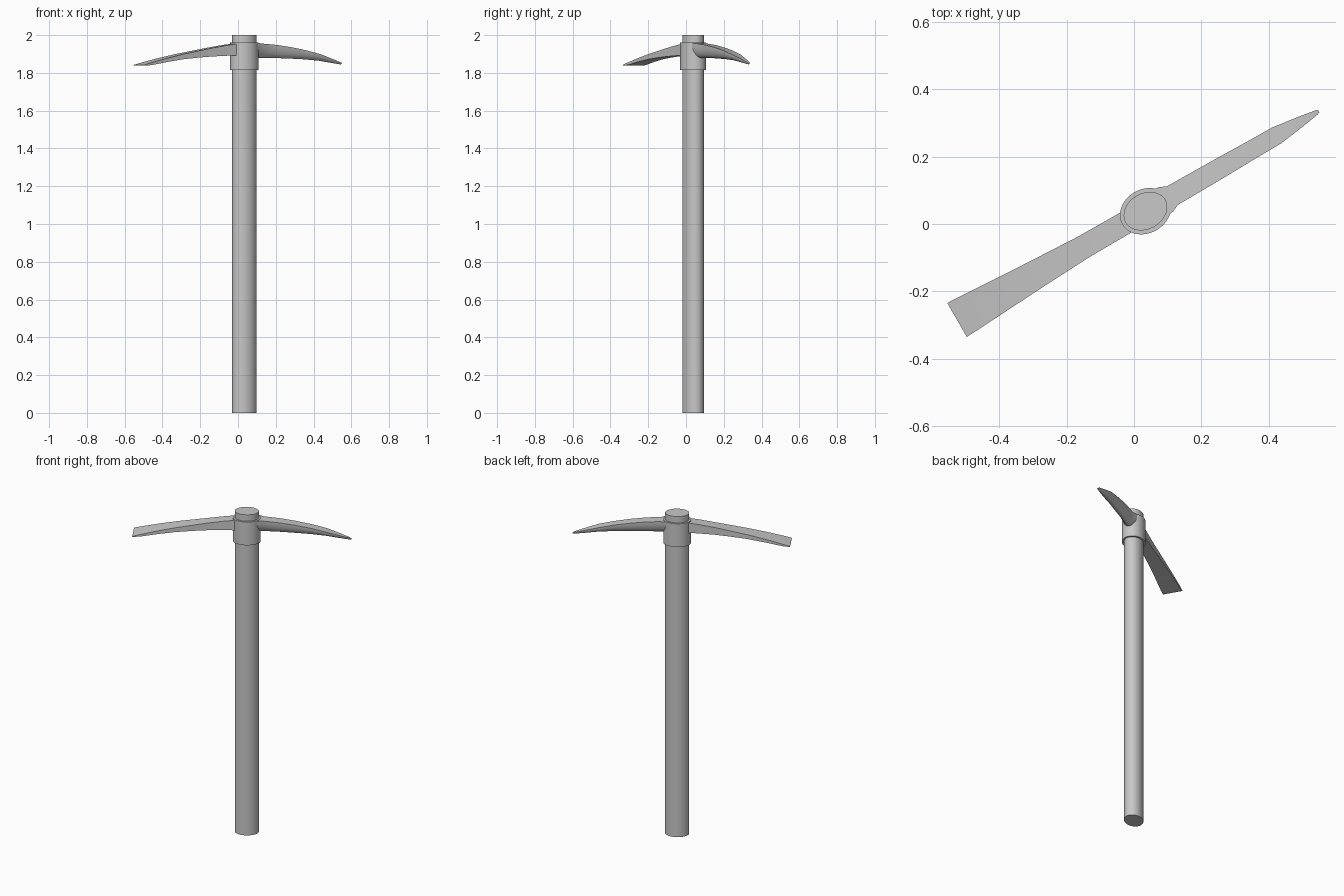
import bpy
import bmesh
from math import sin, cos, pi, radians

cube = bpy.data.objects.get("Cube")
if cube:
    bpy.data.objects.remove(cube)

CENTRE = (0.034, 0.038, 0)
TURN = radians(30)

grey = bpy.data.materials.new("plain_grey")
grey.use_nodes = True
colour = (0.58, 0.58, 0.58, 1)
grey.diffuse_color = colour
grey.node_tree.nodes["Principled BSDF"].inputs["Base Color"].default_value = colour


def loft(name, rings):
    """Skin a list of equal-length point rings and cap both ends."""
    bm = bmesh.new()
    loops = [[bm.verts.new(p) for p in ring] for ring in rings]
    count = len(loops[0])
    for a, b in zip(loops, loops[1:]):
        for i in range(count):
            j = (i + 1) % count
            bm.faces.new((a[i], a[j], b[j], b[i]))
    bm.faces.new(loops[0])
    bm.faces.new(loops[-1])
    bmesh.ops.recalc_face_normals(bm, faces=bm.faces)
    mesh = bpy.data.meshes.new(name)
    bm.to_mesh(mesh)
    bm.free()
    obj = bpy.data.objects.new(name, mesh)
    bpy.context.collection.objects.link(obj)
    obj.location = CENTRE
    obj.rotation_euler.z = TURN
    mesh.materials.append(grey)
    bpy.ops.object.select_all(action='DESELECT')
    obj.select_set(True)
    bpy.context.view_layer.objects.active = obj
    bpy.ops.object.shade_smooth_by_angle(angle=radians(35))
    return obj


def oval(a, b, z, sides=48):
    return [(a * cos(2 * pi * i / sides), b * sin(2 * pi * i / sides), z)
            for i in range(sides)]


def flat_section(u, half, low, high):
    return [(u, -half, low), (u, half, low), (u, half, high), (u, -half, high)]


def round_section(u, half, low, high, steps=16):
    # flat top with a rounded belly
    return [(u, -half * cos(pi * i / steps), high - (high - low) * sin(pi * i / steps))
            for i in range(steps + 1)]


# Oval handle and the collar around it
loft("handle", [oval(0.068, 0.053, z) for z in (0, 2)])
loft("collar", [oval(0.079, 0.065, z) for z in (1.815, 1.96)])

# Each station: distance along the head, half width, underside, top
adze = [(-0.03, 0.034, 1.892, 1.958), (-0.12, 0.034, 1.891, 1.947),
        (-0.215, 0.035, 1.887, 1.932), (-0.30, 0.039, 1.881, 1.917),
        (-0.40, 0.044, 1.872, 1.899), (-0.50, 0.050, 1.858, 1.878),
        (-0.60, 0.056, 1.841, 1.854), (-0.645, 0.058, 1.838, 1.842)]
loft("adze_blade", [flat_section(*s) for s in adze])

pick = [(0.03, 0.046, 1.880, 1.958), (0.07, 0.042, 1.880, 1.957),
        (0.092, 0.032, 1.880, 1.955), (0.18, 0.031, 1.879, 1.948),
        (0.27, 0.030, 1.876, 1.936), (0.36, 0.028, 1.872, 1.920),
        (0.45, 0.027, 1.865, 1.899), (0.53, 0.016, 1.853, 1.874),
        (0.585, 0.007, 1.845, 1.856), (0.593, 0.004, 1.846, 1.851)]
loft("pick_point", [round_section(*s) for s in pick])
